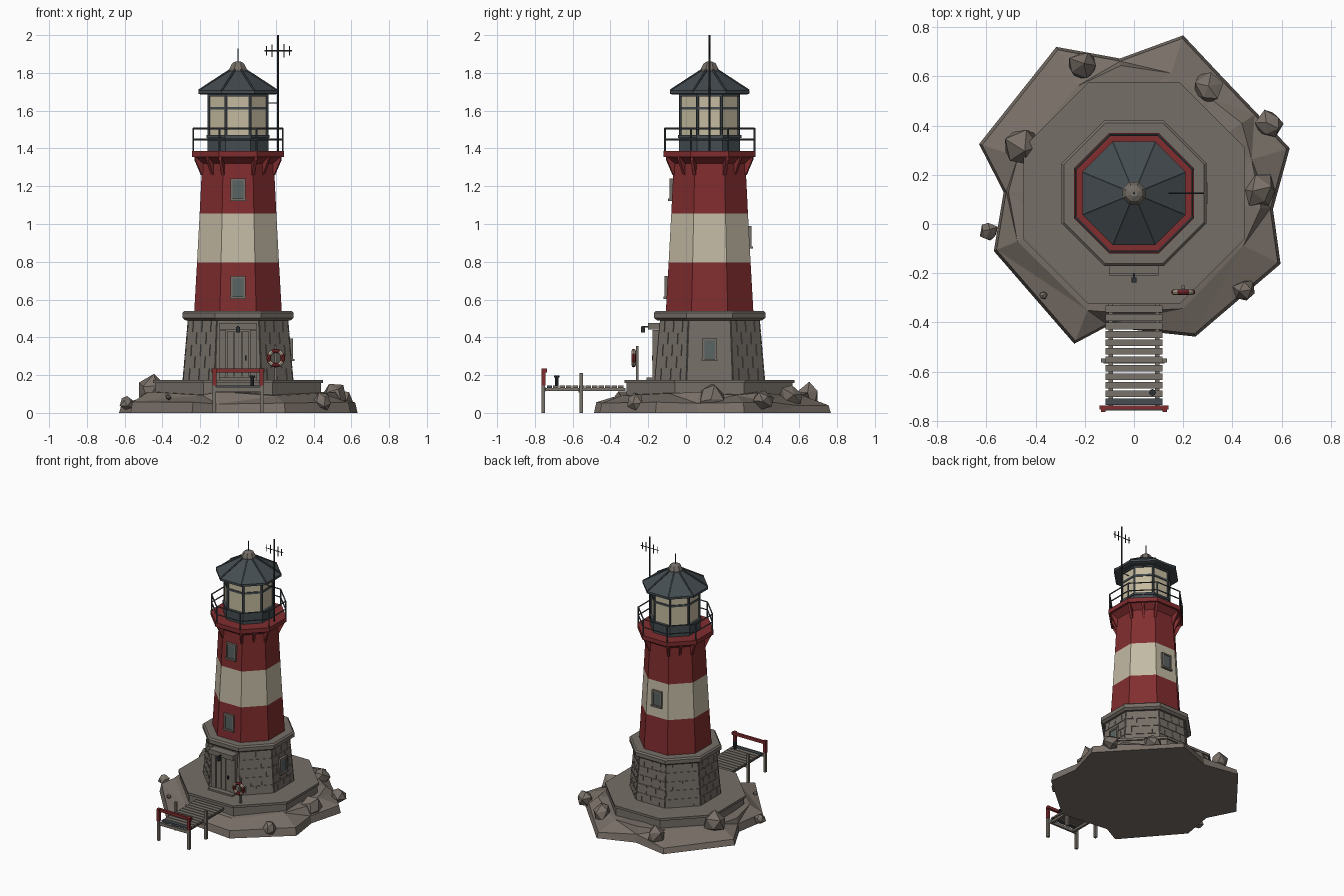
import bpy, bmesh, math, random
from math import pi, sin, cos, tan
from mathutils import Matrix, Vector

cube = bpy.data.objects.get("Cube")
if cube:
    bpy.data.objects.remove(cube, do_unlink=True)

random.seed(4)
CY = 0.125                 # tower axis
EIGHTH = pi / 4


def material(name, r, g, b):
    m = bpy.data.materials.new(name)
    m.use_nodes = True
    m.diffuse_color = (r, g, b, 1)
    m.node_tree.nodes["Principled BSDF"].inputs["Base Color"].default_value = (r, g, b, 1)
    return m


ROCK = material("rock", 0.19, 0.16, 0.137)
STONE = material("stone", 0.178, 0.156, 0.134)
RED = material("red_paint", 0.22, 0.026, 0.028)
CREAM = material("cream_paint", 0.54, 0.49, 0.37)
GLASS = material("lantern_glass", 0.56, 0.50, 0.35)
SLATE = material("slate_metal", 0.058, 0.072, 0.08)
IRON = material("dark_iron", 0.025, 0.03, 0.034)
PANE = material("window_pane", 0.10, 0.125, 0.125)
WOOD = material("weathered_wood", 0.185, 0.165, 0.14)


def finish(name, bm, *mats):
    bmesh.ops.recalc_face_normals(bm, faces=bm.faces)
    mesh = bpy.data.meshes.new(name)
    bm.to_mesh(mesh)
    bm.free()
    for m in mats:
        mesh.materials.append(m)
    ob = bpy.data.objects.new(name, mesh)
    bpy.context.collection.objects.link(ob)
    return ob


def loft(name, rings, mat):
    """Closed solid through rings of matching points."""
    bm = bmesh.new()
    loops = [[bm.verts.new(p) for p in ring] for ring in rings]
    n = len(loops[0])
    for a, b in zip(loops, loops[1:]):
        for i in range(n):
            j = (i + 1) % n
            bm.faces.new((a[i], a[j], b[j], b[i]))
    bm.faces.new(loops[0])
    bm.faces.new(loops[-1])
    return finish(name, bm, mat)


def corner(i, apothem, z):
    r, a = apothem / cos(pi / 8), (i + 0.5) * EIGHTH
    return Vector((r * cos(a), CY + r * sin(a), z))


def octagon(name, profile, mat):
    return loft(name, [[corner(i, a, z) for i in range(8)] for z, a in profile], mat)


def boxes(name, items, mat, oy=0, tilt=0):
    """Boxes given as x, y, z, sizes and a turn about the axis at y = oy."""
    bm = bmesh.new()
    for x, y, z, sx, sy, sz, turn in items:
        m = (Matrix.Translation((0, oy, 0)) @ Matrix.Rotation(turn, 4, 'Z')
             @ Matrix.Translation((x, y, z)) @ Matrix.Rotation(tilt, 4, 'X')
             @ Matrix.Diagonal((sx, sy, sz, 1)))
        bmesh.ops.create_cube(bm, size=1, matrix=m)
    return finish(name, bm, mat)


def rods(name, pairs, radius, mat, sides=6):
    bm = bmesh.new()
    for a, b in pairs:
        a, b = Vector(a), Vector(b)
        d = b - a
        m = Matrix.Translation((a + b) / 2) @ d.to_track_quat('Z', 'Y').to_matrix().to_4x4()
        bmesh.ops.create_cone(bm, cap_ends=True, segments=sides, radius1=radius,
                              radius2=radius, depth=d.length, matrix=m)
    return finish(name, bm, mat)


# Rock island
outline = [(-.63, .325), (-.316, .72), (-.057, .673), (.2, .767), (.357, .6), (.5, .45),
           (.633, .308), (.565, .06), (.596, -.162), (.25, -.458), (-.113, -.418),
           (-.243, -.487), (-.57, -.11), (-.53, .13)]
rim, crest = [], []
for x, y in outline:
    rim.append((x * 0.98, CY + (y - CY) * 0.98, random.uniform(0.035, 0.06)))
    d = Vector((x, y - CY)).normalized() * random.uniform(0.49, 0.53)
    crest.append((d.x, CY + d.y, random.uniform(0.085, 0.115)))
rock = loft("rock_island", [[(x, y, 0) for x, y in outline], rim, crest,
                            [(x * .7, CY + (y - CY) * .7, .11) for x, y, z in crest]], ROCK)
tri = rock.modifiers.new("facets", 'TRIANGULATE')

# Boulders
for i, (x, y, z, r) in enumerate([(-.207, .645, .09, .066), (.3, .556, .09, .066),
                                  (.55, .406, .07, .055), (.51, .13, .085, .075),
                                  (.45, -.27, .06, .047), (-.46, .31, .12, .078),
                                  (-.59, -.03, .05, .037), (-.37, -.29, .085, .017)]):
    bm = bmesh.new()
    bmesh.ops.create_icosphere(bm, subdivisions=1, radius=r, matrix=Matrix.Translation((x, y, z))
                               @ Matrix.Rotation(i * 1.3, 4, (1, 0.4, 0.7)))
    for v in bm.verts:
        v.co += Vector([random.uniform(-0.15, 0.15) * r for k in range(3)])
        v.co.z = max(v.co.z, 0)
    finish(f"boulder_{i + 1}", bm, ROCK)

# Foundation and stone base
octagon("foundation", [(.04, .44), (.16, .44)], STONE)
octagon("foundation_slab", [(.158, .45), (.175, .45)], STONE)
octagon("stone_base", [(.17, .29), (.495, .262)], STONE)
octagon("stone_cornice", [(.49, .278), (.503, .295), (.53, .295), (.54, .285)], STONE)
blocks = []
for face in range(1, 8):
    for row in range(5):
        z = .204 + row * .0635
        a = .29 - (z - .17) * .086
        half = a * tan(pi / 8) - .002
        cuts = [-1, -.33, .33, 1] if row % 2 else [-1, -.62, 0, .62, 1]
        for l, r in zip(cuts, cuts[1:]):
            blocks.append(((l + r) / 2 * half, .003 - a, z, (r - l) * half - .004, .014, .059,
                           face * EIGHTH))
boxes("base_blocks", blocks, STONE, CY, -0.086)

# Tower bands
octagon("red_band_lower", [(.53, .232), (.795, .217)], RED)
octagon("cream_band", [(.795, .217), (1.055, .203)], CREAM)
octagon("red_band_upper", [(1.055, .203), (1.32, .19), (1.36, .236)], RED)
octagon("gallery_floor", [(1.355, .244), (1.387, .244)], RED)

# Gallery brackets on corners and diagonal faces
spots = [((k + .5) * EIGHTH, .205) for k in range(8)] + [(k * EIGHTH, .19) for k in (1, 3, 5, 7)]
for n, (turn, r) in enumerate(spots):
    place = Matrix.Translation((0, CY, 0)) @ Matrix.Rotation(turn, 4, 'Z')
    side = [(-r + .02, 1.26), (-r - .005, 1.26), (-r - .042, 1.34), (-r - .042, 1.357), (-r + .02, 1.357)]
    loft(f"bracket_{n + 1}", [[place @ Vector((x, y, z)) for y, z in side] for x in (-.008, .008)], RED)

# Gallery railing
rods("railing_posts", [(corner(i, .237, 1.38), corner(i, .237, 1.508)) for i in range(8)], .005, SLATE)
rods("railing_bars", [(corner(i, .237, z), corner(i + 1, .237, z))
                      for i in range(8) for z in (1.447, 1.506)], .0045, SLATE)

# Lantern room
octagon("lantern_base", [(1.385, .162), (1.455, .162), (1.455, .168), (1.47, .168)], SLATE)
octagon("lantern_glazing", [(1.465, .152), (1.7, .152)], GLASS)
rods("lantern_mullions", [(corner(i, .154, 1.465), corner(i, .154, 1.7)) for i in range(8)], .008, SLATE)
octagon("lantern_crossbar", [(1.605, .157), (1.62, .157)], SLATE)
octagon("lantern_head", [(1.675, .16), (1.7, .16)], SLATE)

# Roof with ribs, cap and spike
octagon("roof", [(1.685, .195), (1.69, .21), (1.706, .21), (1.815, .04)], SLATE)
rods("roof_ribs", [(corner(i, .207, 1.707), corner(i, .04, 1.816)) for i in range(8)], .006, SLATE)
octagon("roof_cap", [(1.808, .046), (1.822, .046), (1.85, .032), (1.86, .014)], STONE)
rods("roof_spike", [((0, CY, 1.85), (0, CY, 1.93))], .004, IRON)

# Aerial
rods("aerial_mast", [((.212, CY, 1.385), (.212, CY, 2.0))], .005, IRON)
rods("aerial_bars", [((.14, CY, 1.917), (.285, CY, 1.917)), ((.15, CY, 1.64), (.212, CY, 1.64))]
     + [((x, CY, 1.917 - h), (x, CY, 1.917 + h))
        for x, h in ((.15, .025), (.18, .032), (.243, .036), (.272, .025))], .003, IRON)

# Windows: pane, frame and sill
for name, a, z, turn in (("front_lower", .225, .665, 0), ("front_upper", .199, 1.183, 0),
                         ("back", .21, .93, pi), ("base_right", .279, .335, pi / 2)):
    boxes(name + "_window_pane", [(0, -a, z, .062, .016, .1, turn)], PANE, CY)
    boxes(name + "_window_frame", [(s * .034, -a, z, .012, .026, .115, turn) for s in (-1, 1)]
          + [(0, -a, z + .053, .08, .026, .012, turn),
             (0, -a - .003, z - .055, .086, .034, .012, turn)], STONE, CY)

# Door, surround, step and lamp
boxes("door", [(x, -.16, .3, .037, .022, .26, 0) for x in (-.039, 0, .039)], WOOD)
boxes("door_surround", [(s * .08, -.16, .305, .035, .034, .27, 0) for s in (-1, 1)]
      + [(0, -.17, .458, .2, .064, .034, 0)], STONE)
boxes("door_step", [(0, -.185, .18, .2, .05, .014, 0)], STONE)
boxes("door_handle", [(.04, -.175, .29, .008, .012, .025, 0)], IRON)
boxes("door_lamp", [(0, -.215, .456, .01, .04, .008, 0), (0, -.228, .44, .02, .02, .03, 0)], IRON)

# Life ring on its post
boxes("life_ring_post", [(.2, -.258, .262, .014, .014, .185, 0)], WOOD)
bpy.ops.mesh.primitive_torus_add(major_segments=24, minor_segments=8, major_radius=.038,
                                 minor_radius=.011, location=(.2, -.277, .29), rotation=(pi / 2, 0, 0))
ring = bpy.context.object
ring.name = "life_ring"
ring.data.materials.append(RED)
ring.data.materials.append(CREAM)
for p in ring.data.polygons:
    angle = math.atan2(p.center.y, p.center.x) % (pi / 2)
    p.material_index = int(abs(angle - pi / 4) < 0.2)

# Landing stage
boxes("dock_planks", [(0, -.345 - i * .0345, .138, .23, .028, .014, 0) for i in range(11)], WOOD)
boxes("dock_end_plank", [(0, -.722, .138, .23, .026, .014, 0)], SLATE)
boxes("dock_beams", [(s * .095, -.535, .124, .018, .43, .016, 0) for s in (-1, 1)]
      + [(0, -.56, .115, .25, .016, .016, 0), (0, -.752, .125, .25, .014, .022, 0)], WOOD)
boxes("dock_posts", [(s * .125, y, h / 2, .018, .018, h, 0)
                     for s in (-1, 1) for y, h in ((-.755, .16), (-.555, .21))], WOOD)
boxes("dock_rail", [(s * .125, -.755, .19, .02, .02, .09, 0) for s in (-1, 1)]
      + [(0, -.746, .224, .28, .018, .02, 0)], RED)
rods("mooring_bollard", [((.075, -.685, .14), (.075, -.685, .195))], .009, IRON, 8)
rods("bollard_cap", [((.075, -.685, .187), (.075, -.685, .198))], .014, IRON, 8)
